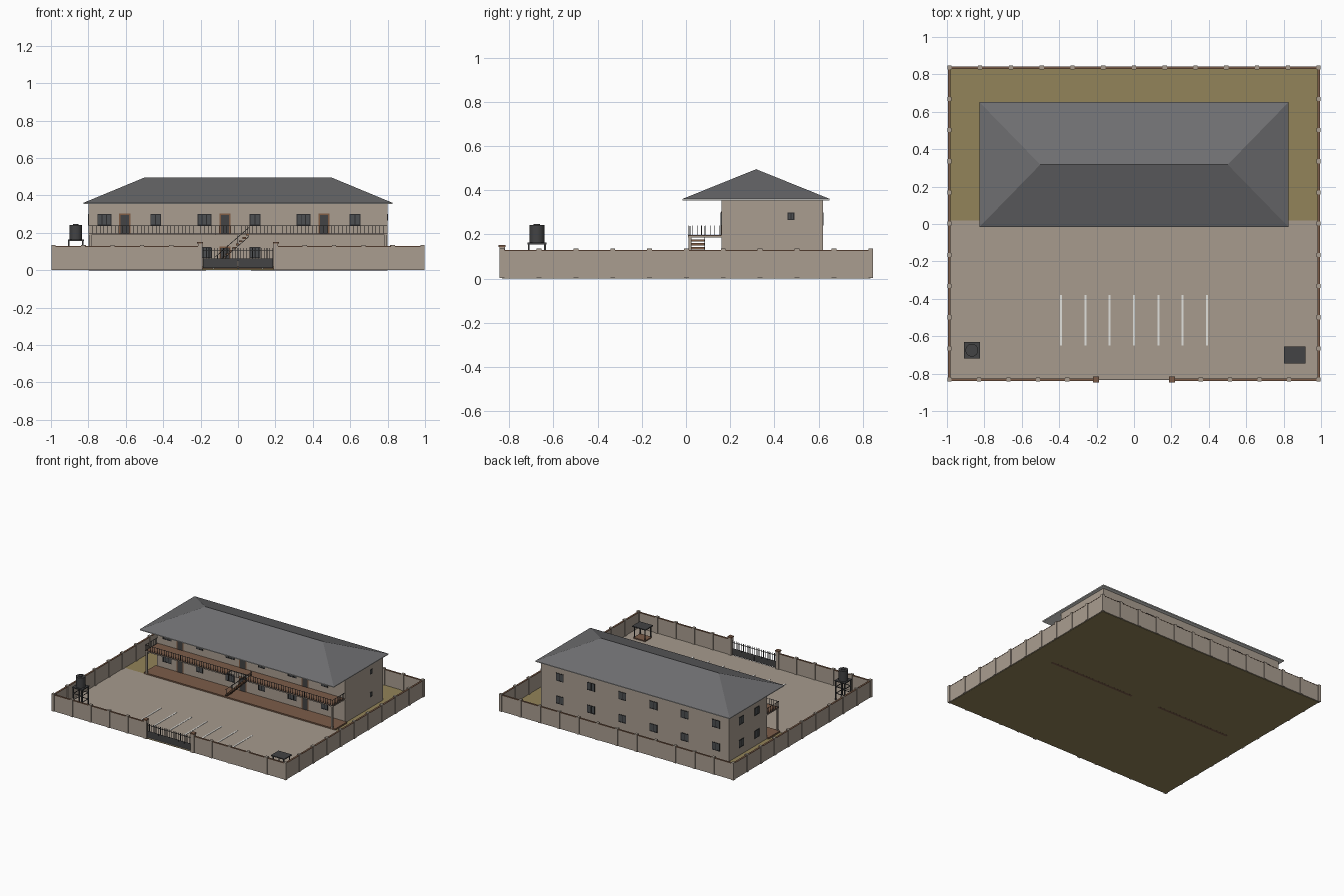
import bpy, bmesh
from mathutils import Vector

if "Cube" in bpy.data.objects:
    bpy.data.objects.remove(bpy.data.objects["Cube"])


def material(name, r, g, b):
    m = bpy.data.materials.new(name)
    m.use_nodes = True
    m.diffuse_color = (r, g, b, 1)
    bsdf = next(n for n in m.node_tree.nodes if n.type == 'BSDF_PRINCIPLED')
    bsdf.inputs["Base Color"].default_value = (r, g, b, 1)
    bsdf.inputs["Roughness"].default_value = 0.8
    return m


PLASTER = material("beige plaster", 0.4, 0.34, 0.28)
PAVING = material("beige paving", 0.385, 0.325, 0.268)
GRASS = material("dry grass", 0.29, 0.23, 0.1)
BRICK = material("brown brick", 0.2, 0.108, 0.066)
ROOF = material("grey roof", 0.158, 0.158, 0.165)
METAL = material("dark metal", 0.056, 0.056, 0.058)
GLASS = material("dark glass", 0.075, 0.08, 0.085)
FRAME = material("black frame", 0.025, 0.025, 0.026)
WOOD = material("brown wood", 0.22, 0.11, 0.06)
WHITE = material("white paint", 0.75, 0.75, 0.72)


def finish(name, bm, mat):
    bmesh.ops.recalc_face_normals(bm, faces=bm.faces)
    me = bpy.data.meshes.new(name)
    bm.to_mesh(me)
    bm.free()
    me.materials.append(mat)
    ob = bpy.data.objects.new(name, me)
    bpy.context.collection.objects.link(ob)
    return ob


def add_box(bm, x0, x1, y0, y1, z0, z1):
    verts = bmesh.ops.create_cube(bm, size=1)["verts"]
    for v in verts:
        v.co = Vector((x1 if v.co.x > 0 else x0,
                       y1 if v.co.y > 0 else y0,
                       z1 if v.co.z > 0 else z0))
    return verts


def boxes(name, mat, items):
    bm = bmesh.new()
    for b in items:
        add_box(bm, *b)
    return finish(name, bm, mat)


def post(x, y, half, z0, z1):
    return (x - half, x + half, y - half, y + half, z0, z1)


# Ground: a full grass slab with paving laid over the front
X, YB, YF, G, LOW = 0.987, 0.836, -0.832, 0.01, 0.002
boxes("grass_yard", GRASS, [(-X, X, YF, YB, 0, G - 0.002)])
boxes("paved_yard", PAVING, [(-X, X, YF, 0.02, G - 0.003, G)])
boxes("parking_lines", WHITE, [(i * 0.13 - 0.005, i * 0.13 + 0.005, -0.65, -0.38, G, G + 0.002)
                               for i in range(-3, 4)])

# Perimeter wall with coping and posts
T, H = 0.006, 0.125
runs = [(-X, X, YB), (-X, -0.2, YF), (0.2, X, YF)]


def wall_run(half, z0, z1):
    along = [(a, b, y - half, y + half, z0, z1) for a, b, y in runs]
    return along + [(s * X - half, s * X + half, YF, YB, z0, z1) for s in (-1, 1)]


boxes("perimeter_wall", PLASTER, wall_run(T, LOW, H))
boxes("wall_coping", BRICK, wall_run(T + 0.001, H, H + 0.004))
posts = [(X * i / 6, YB) for i in range(-6, 7)]
posts += [(s * X, YF + (YB - YF) * i / 10) for s in (-1, 1) for i in range(10)]
posts += [(s * (0.2 + 0.157 * i), YF) for s in (-1, 1) for i in range(1, 5)]
boxes("wall_posts", PLASTER, [post(x, y, 0.011, LOW, 0.136) for x, y in posts])

# Gate
boxes("gate_pillars", PLASTER, [post(s * 0.202, YF, 0.013, LOW, 0.143) for s in (-1, 1)])
boxes("gate_pillar_caps", BRICK, [post(s * 0.202, YF, 0.016, 0.143, 0.152) for s in (-1, 1)])
gate = [(s * 0.095 - 0.093, s * 0.095 + 0.093, YF - 0.001, YF + 0.001, 0.012, 0.058) for s in (-1, 1)]
gate += [(-0.188, 0.188, YF - 0.001, YF + 0.001, z, z + 0.004) for z in (0.058, 0.105)]
gate += [post(-0.186 + i * 0.372 / 24, YF, 0.0016, 0.05, 0.12) for i in range(25)]
boxes("gate", METAL, gate)

# Main building
BX, BF, BB, FLOOR, EDGE = 0.8, 0.16, 0.62, 0.195, 0.01
boxes("building_walls", PLASTER, [(-BX, BX, BF, BB, LOW, 0.355)])
boxes("veranda_floor", BRICK, [(-0.815, 0.815, 0.018, BF, LOW, 0.02)])
boxes("veranda_footings", BRICK, [(-BX, -0.17, 0.05, 0.07, -0.0005, 0.018),
                                  (0.07, BX, 0.05, 0.07, -0.0005, 0.018)])


def balcony(z0, z1):
    """Deck with an opening where the stairs arrive."""
    return [(-BX, BX, 0.09, BF, z0, z1),
            (-BX, -0.12, EDGE, 0.09, z0, z1),
            (0.06, BX, EDGE, 0.09, z0, z1)]


boxes("balcony_slab", PLASTER, balcony(FLOOR - 0.008, FLOOR - 0.002))
boxes("balcony_tiles", BRICK, balcony(FLOOR - 0.002, FLOOR))
boxes("balcony_columns", PLASTER, [post(s * 0.79, 0.018, 0.007, 0.02, FLOOR - 0.008) for s in (-1, 1)])

# Hipped roof over a pale soffit
RX, RF, RB, EAVE = 0.825, -0.015, 0.65, 0.36
boxes("roof_soffit", WHITE, [(-RX, RX, RF, RB, 0.353, EAVE)])
bm = bmesh.new()
for v in add_box(bm, -RX - 0.002, RX + 0.002, RF - 0.002, RB + 0.002, EAVE, 0.495):
    if v.co.z > 0.4:
        v.co.x *= 0.5 / RX
        v.co.y = (RF + RB) / 2
bmesh.ops.remove_doubles(bm, verts=bm.verts, dist=0.0001)
finish("hipped_roof", bm, ROOF)

# Balcony railing
TOP = 0.24
rail = [(-BX, BX, EDGE, EDGE + 0.003, z, z + 0.002) for z in (FLOOR, TOP - 0.003)]
rail += [post(-BX + 0.003 + i * 1.594 / 80, EDGE + 0.002, 0.0013, FLOOR, TOP) for i in range(81)]
for s in (-1, 1):
    x = s * (BX - 0.003)
    rail += [(x - 0.0015, x + 0.0015, EDGE, BF, z, z + 0.002) for z in (FLOOR, TOP - 0.003)]
    rail += [post(x, EDGE + 0.02 * i, 0.0013, FLOOR, TOP) for i in range(1, 8)]
boxes("balcony_railing", METAL, rail)

# Open staircase up to the balcony
STEPS, SX, RUN, RISE = 10, -0.12, 0.018, 0.0175
steps = []
for i in range(STEPS):
    z = 0.02 + RISE * (i + 1)
    steps.append((SX + RUN * i, SX + RUN * (i + 1), 0.018, 0.085, z - 0.01, z))
boxes("stair_treads", WOOD, steps)
bm = bmesh.new()
for y in (0.016, 0.083):
    for lift in (0.022, 0.07):
        for v in add_box(bm, SX, SX + RUN * STEPS, y, y + 0.003, lift, lift + 0.004):
            if v.co.x > 0:
                v.co.z += RISE * (STEPS - 1)
    for i in range(0, STEPS, 3):
        z = 0.02 + RISE * (i + 1)
        add_box(bm, *post(SX + RUN * (i + 0.5), y + 0.002, 0.0014, z, z + 0.042))
finish("stair_handrails", bm, METAL)

# Windows and doors, laid out on each wall
frames, panes, doors, door_frames = [], [], [], []


def wall_plate(side, u0, u1, z0, z1, d):
    """Plate of depth d on a wall; u runs along that wall."""
    return {"front": (u0, u1, BF - d, BF + 0.001, z0, z1),
            "back": (u0, u1, BB - 0.001, BB + d, z0, z1),
            "right": (BX - 0.001, BX + d, u0, u1, z0, z1),
            "left": (-BX - d, -BX + 0.001, u0, u1, z0, z1)}[side]


def window(side, u, w, z0, z1, panels):
    a, b, t = u - w / 2, u + w / 2, 0.005
    panes.append(wall_plate(side, a, b, z0, z1, 0.0015))
    for z in (z0, z1 - t):
        frames.append(wall_plate(side, a, b, z, z + t, 0.003))
    for i in range(panels + 1):
        c = a + (w - t) * i / panels
        frames.append(wall_plate(side, c, c + t, z0, z1, 0.003))


def door(u, z):
    door_frames.append(wall_plate("front", u - 0.03, u + 0.03, z, z + 0.108, 0.002))
    doors.append(wall_plate("front", u - 0.022, u + 0.022, z, z + 0.099, 0.003))


for base in (0.02, FLOOR):
    lo, hi = base + 0.045, base + 0.105
    for wide, entry, narrow in ((-0.715, -0.605, -0.44), (-0.18, -0.07, 0.09), (0.35, 0.46, 0.625)):
        window("front", wide, 0.075, lo, hi, 3)
        window("front", narrow, 0.058, lo, hi, 2)
        door(entry, base)
    for i in range(6):
        window("back", 0.64 - 0.266 * i, 0.065, lo, hi, 2)
    window("right", 0.475, 0.03, base + 0.07, base + 0.105, 2)
    for y in (0.28, 0.47):
        window("left", y, 0.06, lo, hi, 2)
boxes("window_panes", GLASS, panes)
boxes("window_frames", FRAME, frames)
boxes("door_frames", WOOD, door_frames)
boxes("door_panels", METAL, doors)

# Water tank on a stand
TX, TY = -0.867, -0.675
stand = [post(TX, TY, 0.043, 0.155, 0.163)]
stand += [post(TX + a * 0.037, TY + b * 0.037, 0.004, G, 0.157) for a in (-1, 1) for b in (-1, 1)]
for z in (0.06, 0.11):
    for s in (-1, 1):
        c = s * 0.037
        stand.append((TX - 0.037, TX + 0.037, TY + c - 0.002, TY + c + 0.002, z, z + 0.004))
        stand.append((TX + c - 0.002, TX + c + 0.002, TY - 0.037, TY + 0.037, z, z + 0.004))
boxes("tank_stand", METAL, stand)
bm = bmesh.new()
for radius, z0, z1 in ((0.034, 0.163, 0.242), (0.015, 0.242, 0.247)):
    new = bmesh.ops.create_cone(bm, cap_ends=True, segments=24, radius1=radius, radius2=radius, depth=z1 - z0)
    bmesh.ops.translate(bm, verts=new["verts"], vec=(TX, TY, (z0 + z1) / 2))
tank = finish("water_tank", bm, METAL)
bpy.context.view_layer.objects.active = tank
tank.select_set(True)
bpy.ops.object.shade_smooth_by_angle()

# Small shelter
CX, CY = 0.86, -0.7
boxes("shelter_floor", BRICK, [(CX - 0.05, CX + 0.05, CY - 0.04, CY + 0.04, G, 0.018)])
boxes("shelter_posts", METAL, [post(CX + a * 0.045, CY + b * 0.035, 0.003, G, 0.1)
                               for a in (-1, 1) for b in (-1, 1)])
boxes("shelter_roof", METAL, [(CX - 0.057, CX + 0.057, CY - 0.046, CY + 0.046, 0.1, 0.107)])
